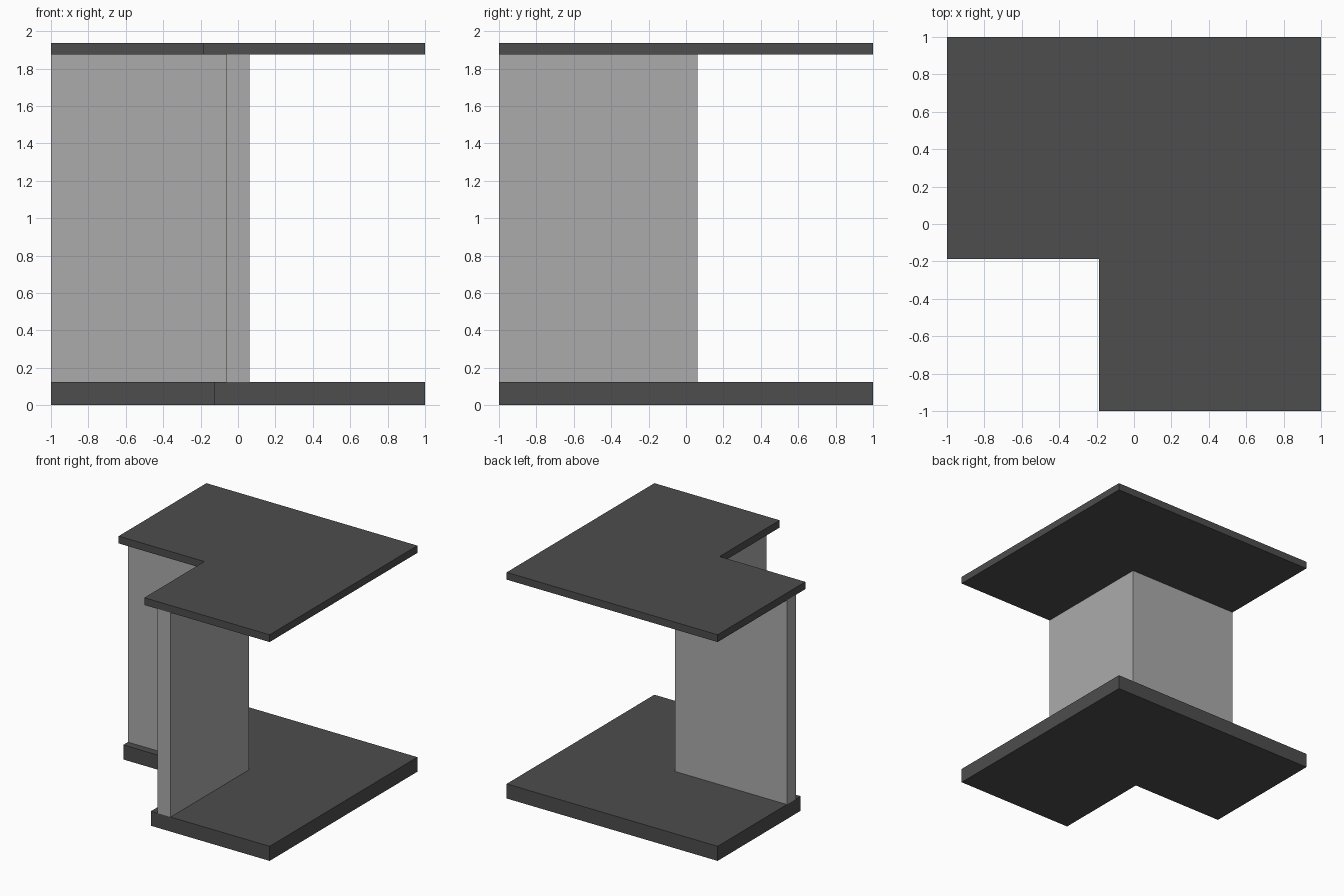
import bpy
import bmesh

cube = bpy.data.objects.get("Cube")
if cube:
    bpy.data.objects.remove(cube, do_unlink=True)


def make_material(name, color):
    mat = bpy.data.materials.new(name)
    mat.use_nodes = True
    mat.diffuse_color = color
    mat.node_tree.nodes["Principled BSDF"].inputs["Base Color"].default_value = color
    return mat


def l_prism(name, outer, inner, z0, z1, mat):
    """Vertical L-shaped prism: far corner at (outer, outer), notch corner at (inner, inner)."""
    outline = [(-1, inner), (inner, inner), (inner, -1),
               (outer, -1), (outer, outer), (-1, outer)]
    bm = bmesh.new()
    base = bm.faces.new([bm.verts.new((x, y, z0)) for x, y in outline])
    top = bmesh.ops.extrude_face_region(bm, geom=[base], use_keep_orig=True)
    verts = [g for g in top["geom"] if isinstance(g, bmesh.types.BMVert)]
    bmesh.ops.translate(bm, vec=(0, 0, z1 - z0), verts=verts)
    bmesh.ops.recalc_face_normals(bm, faces=bm.faces)
    mesh = bpy.data.meshes.new(name)
    bm.to_mesh(mesh)
    bm.free()
    mesh.materials.append(mat)
    obj = bpy.data.objects.new(name, mesh)
    bpy.context.collection.objects.link(obj)
    return obj


dark = make_material("dark grey", (0.075, 0.075, 0.075, 1))
light = make_material("light grey", (0.41, 0.41, 0.41, 1))

# Thick floor slab, thin corner wall, and overhanging roof slab
l_prism("floor_slab", 1, -0.125, 0, 0.125, dark)
l_prism("corner_wall", 0.0625, -0.0625, 0.125, 1.875, light)
l_prism("roof_slab", 1, -0.1875, 1.875, 1.9375, dark)
